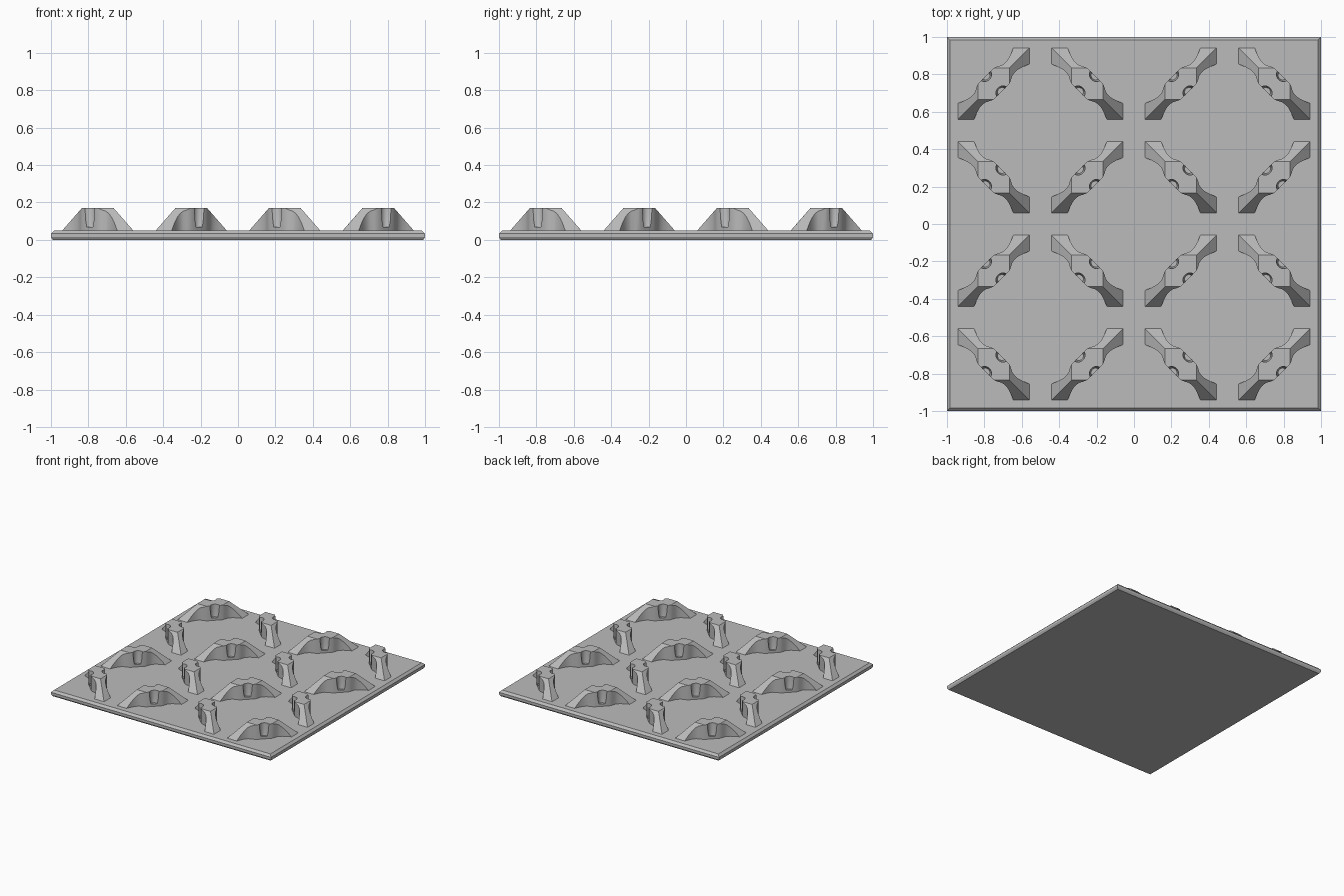
import bpy, bmesh, math
from mathutils import Matrix

cube = bpy.data.objects.get("Cube")
if cube:
    bpy.data.objects.remove(cube)

steel = bpy.data.materials.new("grey_steel")
steel.use_nodes = True
steel.diffuse_color = (0.5, 0.5, 0.5, 1)
steel.node_tree.nodes["Principled BSDF"].inputs["Base Color"].default_value = (0.5, 0.5, 0.5, 1)


def make(name, rings):
    """Closed solid through a stack of (x, y, z) rings."""
    bm = bmesh.new()
    loops = [[bm.verts.new(p) for p in ring] for ring in rings]
    n = len(loops[0])
    for a, b in zip(loops, loops[1:]):
        for i in range(n):
            j = (i + 1) % n
            bm.faces.new((a[i], a[j], b[j], b[i]))
    bm.faces.new(loops[0])
    bm.faces.new(loops[-1])
    bmesh.ops.recalc_face_normals(bm, faces=bm.faces)
    mesh = bpy.data.meshes.new(name)
    bm.to_mesh(mesh)
    bm.free()
    mesh.materials.append(steel)
    obj = bpy.data.objects.new(name, mesh)
    bpy.context.collection.objects.link(obj)
    return obj


def square(h, z):
    return [(-h, -h, z), (h, -h, z), (h, h, z), (-h, h, z)]


def circle(r, y, z, n=24):
    return [(r * math.cos(math.tau * i / n), y + r * math.sin(math.tau * i / n), z)
            for i in range(n)]


BASE, TOP = 0.05, 0.17

# Base plate with chamfered rims
make("base_plate", [square(0.99, 0), square(1, 0.015), square(1, 0.033), square(0.983, BASE)])

# Wavy vertical strip: flared ends, narrow waists, wide middle
half = [(0.3, 0.085), (0.212, 0.062), (0.175, 0.047), (0.145, 0.038), (0.12, 0.036),
        (0.1, 0.04), (0.08, 0.051), (0.058, 0.06)]
side = half + [(-u, v) for u, v in reversed(half)]
outline = side + [(u, -v) for u, v in reversed(side)]
strip = make("grip_strip", [[(u, v, z) for u, v in outline] for z in (BASE - 0.01, TOP + 0.05)])

# Tapered block that trims the strip to sloping ends
slope = (0.19 - 0.085) / (TOP - BASE)
block = make("taper_cutter", [square(0.19 + 0.01 * slope, BASE - 0.01), square(0.085, TOP)])
block.data.transform(Matrix.Rotation(math.pi / 4, 4, "Z"))

# Scoops in both long sides of the middle
scoops = [make("scoop_cutter", [circle(0.024, s * 0.063, 0.07), circle(0.031, s * 0.065, 0.1),
                                circle(0.04, s * 0.072, TOP + 0.02)]) for s in (-1, 1)]
cutters = [block] + scoops
for cutter, op in zip(cutters, ("INTERSECT", "DIFFERENCE", "DIFFERENCE")):
    mod = strip.modifiers.new("trim", "BOOLEAN")
    mod.operation, mod.object, mod.solver = op, cutter, "EXACT"
    cutter.hide_render = True

# Bake one grip and repeat it with alternating directions
bpy.context.view_layer.update()
grip = bpy.data.meshes.new_from_object(strip.evaluated_get(bpy.context.evaluated_depsgraph_get()))
for obj in cutters + [strip]:
    bpy.data.objects.remove(obj)
grips = []
for col in range(4):
    for row in range(4):
        obj = bpy.data.objects.new("raised_grip", grip)
        obj.location = (col * 0.5 - 0.75, row * 0.5 - 0.75, 0)
        obj.rotation_euler.z = math.pi / 4 if (col + row) % 2 else -math.pi / 4
        bpy.context.collection.objects.link(obj)
        grips.append(obj)

# Smooth the curved walls, keep the edges sharp
bpy.ops.object.select_all(action="DESELECT")
grips[0].select_set(True)
bpy.context.view_layer.objects.active = grips[0]
bpy.ops.object.shade_smooth_by_angle(angle=math.radians(30))
